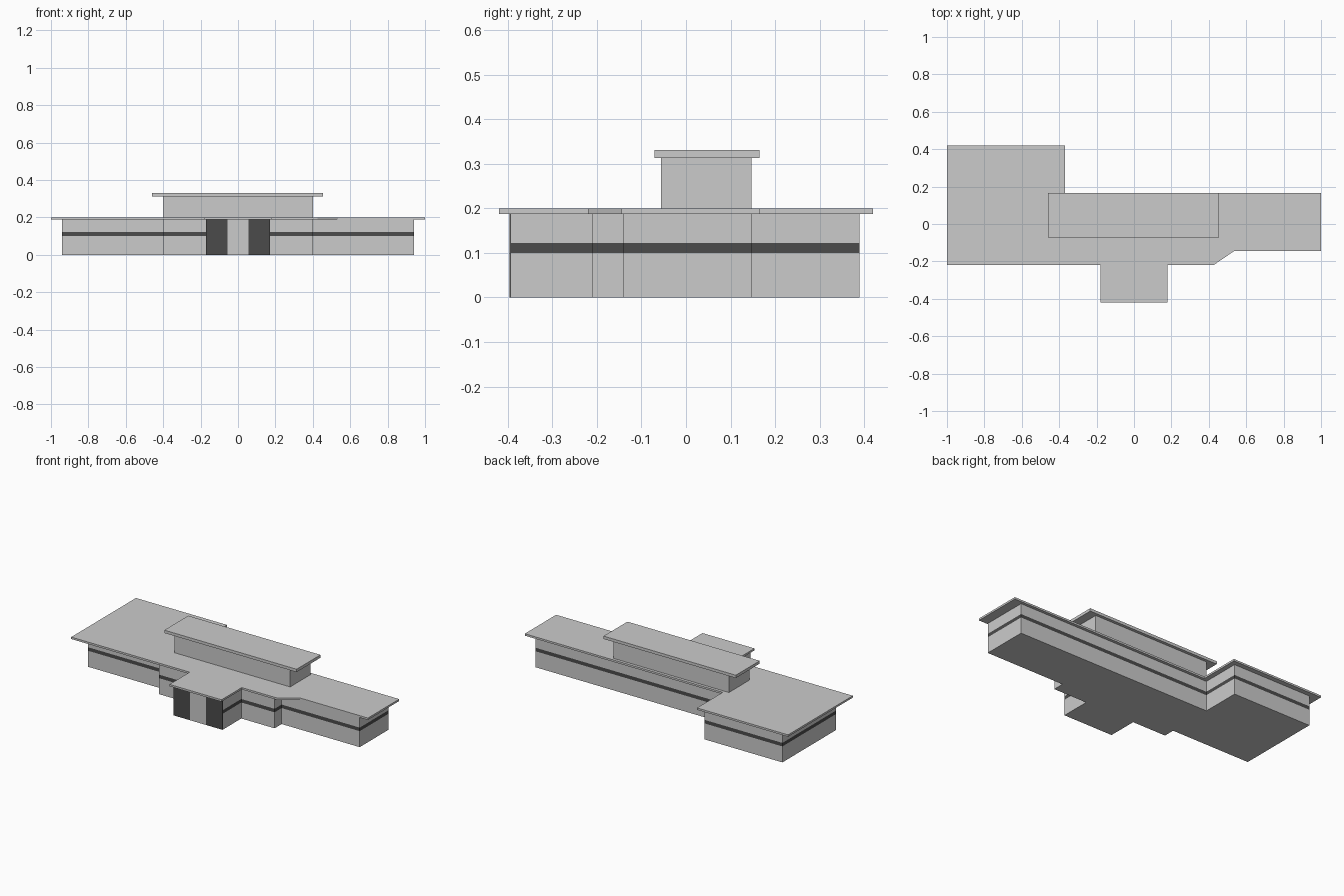
import bpy, bmesh

if "Cube" in bpy.data.objects:
    bpy.data.objects.remove(bpy.data.objects["Cube"])

dark = bpy.data.materials.new("dark_glass")
dark.diffuse_color = (0.07, 0.07, 0.07, 1)
dark.use_nodes = True
dark.node_tree.nodes["Principled BSDF"].inputs["Base Color"].default_value = dark.diffuse_color


def prism(name, pts, z0, z1, bottom=True, top=True, mat=None):
    """Extrude a counter-clockwise outline from z0 to z1."""
    bm = bmesh.new()
    lo = [bm.verts.new((x, y, z0)) for x, y in pts]
    hi = [bm.verts.new((x, y, z1)) for x, y in pts]
    n = len(pts)
    for i in range(n):
        j = (i + 1) % n
        bm.faces.new((lo[i], lo[j], hi[j], hi[i]))
    if bottom:
        bm.faces.new(lo[::-1])
    if top:
        bm.faces.new(hi)
    me = bpy.data.meshes.new(name)
    bm.to_mesh(me)
    bm.free()
    ob = bpy.data.objects.new(name, me)
    bpy.context.collection.objects.link(ob)
    if mat:
        me.materials.append(mat)
    return ob


def rect(x0, x1, y0, y1):
    return [(x0, y0), (x1, y0), (x1, y1), (x0, y1)]


# Ground floor walls in three tiers, with a continuous window band
walls = [(-0.94, -0.14), (-0.40, -0.14), (-0.40, -0.21), (-0.17, -0.21),
         (-0.17, -0.393), (0.17, -0.393), (0.17, -0.21), (0.40, -0.21),
         (0.40, -0.14), (0.94, -0.14), (0.94, 0.147), (-0.40, 0.147),
         (-0.40, 0.39), (-0.94, 0.39)]
prism("lower_wall", walls, 0, 0.10, top=False)
prism("window_band", walls, 0.10, 0.122, False, False, dark)
prism("upper_wall", walls, 0.122, 0.189, False, False)

# Entrance front: dark glazing either side of a plain pier
for side, x0, x1 in (("left", -0.17, -0.055), ("right", 0.055, 0.17)):
    prism("entrance_glass_" + side, rect(x0, x1, -0.396, -0.392), 0, 0.189, mat=dark)
prism("entrance_pier", rect(-0.055, 0.055, -0.396, -0.392), 0, 0.189)

# Overhanging main roof slab
roof = [(-1, -0.22), (-0.18, -0.22), (-0.18, -0.42), (0.18, -0.42),
        (0.18, -0.22), (0.425, -0.22), (0.535, -0.145), (1, -0.145),
        (1, 0.165), (-0.37, 0.165), (-0.37, 0.42), (-1, 0.42)]
prism("main_roof", roof, 0.188, 0.2)

# Upper storey and its roof
prism("upper_storey", rect(-0.40, 0.40, -0.056, 0.147), 0.2, 0.313, False, False)
prism("upper_roof", rect(-0.46, 0.455, -0.071, 0.165), 0.313, 0.331)
